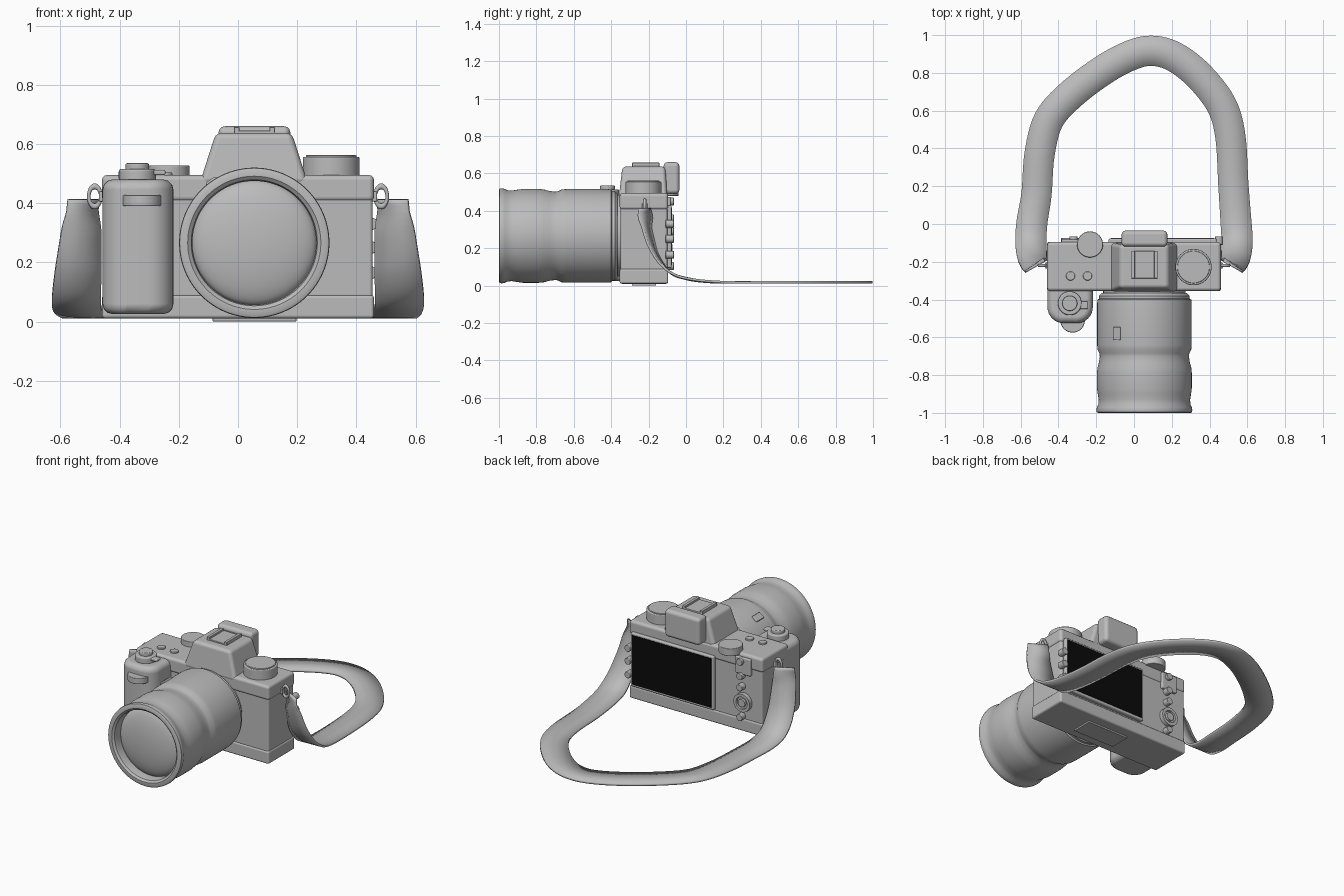
import bpy, bmesh, math
from mathutils import Vector, Matrix

cube = bpy.data.objects.get("Cube")
if cube:
    bpy.data.objects.remove(cube, do_unlink=True)


def material(name, rgb):
    m = bpy.data.materials.new(name)
    m.use_nodes = True
    m.diffuse_color = (*rgb, 1)
    m.node_tree.nodes["Principled BSDF"].inputs["Base Color"].default_value = (*rgb, 1)
    return m


GREY = material("matte grey", (0.5, 0.5, 0.5))
BLACK = material("screen black", (0.003, 0.003, 0.003))


def finish(name, bm, mat=GREY, bevel=0, segments=3, angle=35):
    bmesh.ops.recalc_face_normals(bm, faces=bm.faces)
    me = bpy.data.meshes.new(name)
    bm.to_mesh(me)
    bm.free()
    ob = bpy.data.objects.new(name, me)
    bpy.context.collection.objects.link(ob)
    me.materials.append(mat)
    bpy.ops.object.select_all(action="DESELECT")
    ob.select_set(True)
    bpy.context.view_layer.objects.active = ob
    bpy.ops.object.shade_smooth_by_angle(angle=math.radians(angle))
    if bevel:
        mod = ob.modifiers.new("Bevel", "BEVEL")
        mod.width, mod.segments, mod.limit_method = bevel, segments, "ANGLE"
        mod.harden_normals = True
    return ob


def box(name, lo, hi, bevel=0.01, mat=GREY, taper=None, upright=0):
    """Box between two corners; taper = (left, right, front, back) insets of the top."""
    bm = bmesh.new()
    bmesh.ops.create_cube(bm, size=1)
    for v in bm.verts:
        top = v.co.z > 0
        sx, sy = v.co.x > 0, v.co.y > 0
        v.co = [a + (b - a) * (c + 0.5) for a, b, c in zip(lo, hi, v.co)]
        if taper and top:
            v.co.x += -taper[1] if sx else taper[0]
            v.co.y += -taper[3] if sy else taper[2]
    if upright:  # round the front vertical edges first
        edges = [e for e in bm.edges
                 if abs(e.verts[0].co.z - e.verts[1].co.z) > 0.1 and e.verts[0].co.y < (lo[1] + hi[1]) / 2]
        bmesh.ops.bevel(bm, geom=edges, offset=upright, segments=8, profile=0.5, affect="EDGES")
    return finish(name, bm, mat, bevel)


def lathe(name, profile, origin, axis="Z", steps=64, mat=GREY, bevel=0):
    """Turn (radius, distance) pairs about an axis through origin."""
    bm = bmesh.new()
    verts = [bm.verts.new((r, 0, d)) for r, d in profile]
    edges = [bm.edges.new(p) for p in zip(verts, verts[1:])]
    bmesh.ops.spin(bm, geom=verts + edges, axis=(0, 0, 1), cent=(0, 0, 0),
                   angle=math.tau, steps=steps)
    bmesh.ops.remove_doubles(bm, verts=bm.verts, dist=1e-5)
    turn = {"Z": 0, "Y": -90, "-Y": 90}[axis]
    bm.transform(Matrix.Translation(origin) @ Matrix.Rotation(math.radians(turn), 4, "X"))
    return finish(name, bm, mat, bevel)


def disc(name, origin, r, h, axis="Z", bevel=0.004):
    return lathe(name, [(0, 0), (r, 0), (r, h), (0, h)], origin, axis, 40, bevel=bevel)


# Body shell
box("body_core", (-0.455, -0.35, 0.08), (0.455, -0.1, 0.42), 0.012)
box("top_plate", (-0.46, -0.355, 0.405), (0.46, -0.095, 0.495), 0.018)
box("bottom_plate", (-0.46, -0.355, 0.01), (0.46, -0.095, 0.09), 0.012)
box("base_pad", (-0.086, -0.29, 0), (0.197, -0.16, 0.02), 0.003)

# Viewfinder hump, accessory shoe and eyepiece
box("viewfinder_hump", (-0.13, -0.36, 0.465), (0.237, -0.1, 0.637), 0.02,
    taper=(0.055, 0.055, 0.02, 0.01))
box("accessory_shoe", (-0.013, -0.288, 0.63), (0.124, -0.143, 0.645), 0.003)
for side in (-1, 1):
    x = 0.0555 + side * 0.06
    box("shoe_rail", (x - 0.009, -0.288, 0.64), (x + 0.009, -0.143, 0.657), 0.002)
box("eyepiece", (-0.066, -0.12, 0.49), (0.177, -0.035, 0.66), 0.022)

# Grip with shutter button, lever and front dial
box("grip", (-0.458, -0.525, 0.025), (-0.218, -0.3, 0.48), 0.035, upright=0.085)
disc("shutter_collar", (-0.34, -0.42, 0.475), 0.063, 0.04, bevel=0.008)
disc("shutter_button", (-0.34, -0.42, 0.51), 0.04, 0.025, bevel=0.006)
box("power_lever", (-0.29, -0.45, 0.495), (-0.245, -0.41, 0.512), 0.006)
disc("front_dial", (-0.325, -0.51, 0.39), 0.065, 0.037)

# Top controls
disc("mode_dial", (0.315, -0.228, 0.49), 0.096, 0.066, bevel=0.006)
disc("mode_dial_cap", (0.315, -0.228, 0.55), 0.086, 0.012)
disc("rear_dial", (-0.233, -0.108, 0.48), 0.069, 0.047)
for x in (-0.336, -0.246):
    disc("top_button", (x, -0.275, 0.49), 0.024, 0.014)

# Lens barrel, mount and front glass
LENS = (0.055, 0, 0.266)
lathe("lens_mount", [(0, 0.34), (0.218, 0.34), (0.218, 0.375), (0, 0.375)], LENS, "-Y")
lathe("lens_barrel", [
    (0, 0.365), (0.225, 0.365), (0.24, 0.38), (0.24, 0.395), (0.248, 0.4), (0.25, 0.42),
    (0.25, 0.64), (0.248, 0.665), (0.238, 0.685), (0.236, 0.70), (0.24, 0.73),
    (0.248, 0.76), (0.251, 0.79), (0.251, 0.87), (0.247, 0.9), (0.242, 0.93),
    (0.244, 0.955), (0.252, 0.972), (0.254, 0.985), (0.252, 0.996), (0.244, 1.0),
    (0.225, 1.0), (0.213, 0.99), (0.209, 0.97), (0.209, 0.93)], LENS, "-Y", 96)
dome = [(0.21 * math.sin(t * math.pi / 24), 0.93 + 0.055 * math.cos(t * math.pi / 24))
        for t in range(13)]
lathe("front_glass", dome, LENS, "-Y", 96)
switch = box("lens_switch", (-0.021, -0.035, -0.01), (0.021, 0.035, 0.01), 0.005)
switch.location = (-0.088, -0.58, 0.471)
switch.rotation_euler.y = math.radians(-35)

# Rear screen
box("screen_frame", (-0.135, -0.11, 0.095), (0.437, -0.077, 0.43), 0.008)
box("screen_panel", (-0.122, -0.08, 0.11), (0.424, -0.074, 0.417), 0, BLACK)

# Rear controls
box("thumb_panel", (-0.385, -0.11, 0.37), (-0.28, -0.082, 0.475), 0.006)
for x, z in ((-0.32, 0.45), (-0.32, 0.36), (-0.32, 0.29), (-0.32, 0.105),
             (0.45, 0.33), (0.45, 0.25), (0.45, 0.165)):
    disc("rear_button", (x, -0.11, z), 0.021, 0.045, "Y")
lathe("control_wheel", [(0, 0), (0.056, 0), (0.056, 0.03), (0.038, 0.03), (0.036, 0.02),
                        (0.026, 0.02), (0.024, 0.032), (0, 0.032)],
      (-0.33, -0.105, 0.195), "Y", 48)

# Strap rings
for side in (-1, 1):
    ring = [(0.027 + 0.008 * math.cos(a * math.tau / 12), 0.008 * math.sin(a * math.tau / 12))
            for a in range(13)]
    lug = lathe("strap_ring", ring, (0, 0, 0), "Y", 32)
    lug.location = (side * 0.484, -0.22, 0.423)
    lug.scale.x, lug.scale.z = 0.75, 1.25
    box("ring_post", (side * 0.458 - 0.012, -0.235, 0.405), (side * 0.458 + 0.012, -0.205, 0.44), 0.005)

# Strap: a flat ribbon swept along a loop of (x, y, z, width)
hanging = [(0.523, -0.222, 0.413, 0.115), (0.53, -0.208, 0.3, 0.14),
           (0.54, -0.165, 0.17, 0.158), (0.546, -0.09, 0.075, 0.165),
           (0.54, 0.01, 0.036, 0.164)]
loop = [(-0.516, 0.16), (-0.5, 0.37), (-0.452, 0.55), (-0.34, 0.68), (-0.17, 0.81),
        (-0.024, 0.89), (0.093, 0.917), (0.214, 0.885), (0.346, 0.783), (0.463, 0.63),
        (0.51, 0.465), (0.526, 0.21)]
path = [Vector((-x, y, z, w)) for x, y, z, w in hanging]
path += [Vector((x, y, 0.018, 0.16)) for x, y in loop]
path += [Vector(p) for p in reversed(hanging)]
path = [2 * path[0] - path[1]] + path + [2 * path[-1] - path[-2]]
samples = []
for a, b, c, d in zip(path, path[1:], path[2:], path[3:]):
    for i in range(6):
        t = i / 6
        samples.append((2 * b + (c - a) * t + (2 * a - 5 * b + 4 * c - d) * t * t
                        + (3 * b - a - 3 * c + d) * t ** 3) / 2)
samples.append(path[-2])
bm = bmesh.new()
rows = []
for i, p in enumerate(samples):
    run = samples[min(i + 1, len(samples) - 1)] - samples[max(i - 1, 0)]
    across = Vector((run.y, -run.x, 0)).normalized() * p.w / 2
    rows.append([bm.verts.new(p.xyz + across * k) for k in (-1, 0, 1)])
for r, s in zip(rows, rows[1:]):
    for k in (0, 1):
        bm.faces.new((r[k], r[k + 1], s[k + 1], s[k]))
strap = finish("neck_strap", bm)
solid = strap.modifiers.new("Thickness", "SOLIDIFY")
solid.thickness, solid.offset = 0.013, 0
